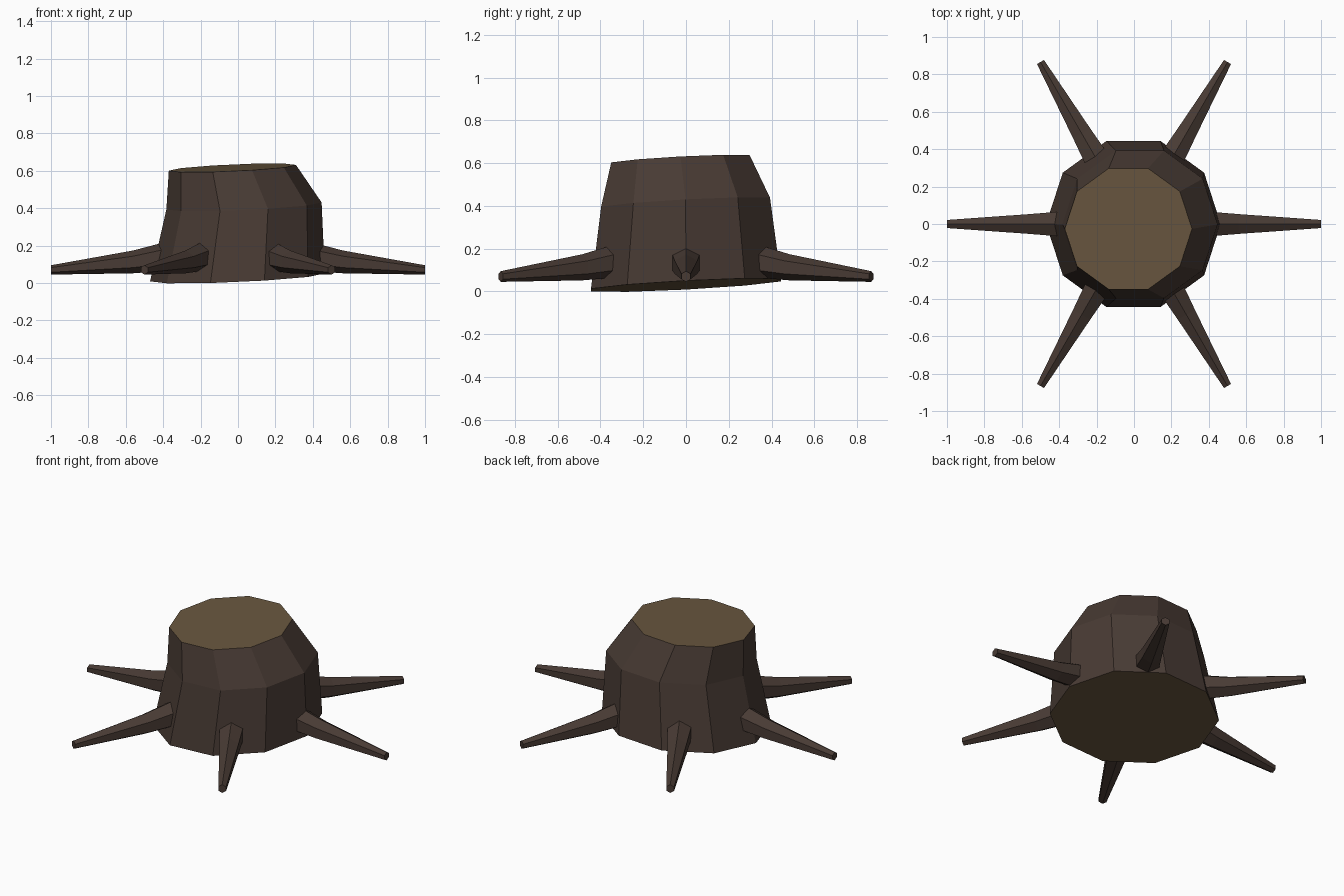
import bpy, bmesh, math
from mathutils import Vector

if "Cube" in bpy.data.objects:
    bpy.data.objects.remove(bpy.data.objects["Cube"])


def material(name, rgb):
    m = bpy.data.materials.new(name)
    m.diffuse_color = (*rgb, 1)
    m.use_nodes = True
    m.node_tree.nodes["Principled BSDF"].inputs["Base Color"].default_value = m.diffuse_color
    return m


bark = material("dark bark", (0.065, 0.043, 0.034))
wood = material("cut wood", (0.141, 0.095, 0.050))


def loft(name, rings, mats):
    """Skin a list of equal-sized point rings and close both ends."""
    bm = bmesh.new()
    loops = [[bm.verts.new(p) for p in ring] for ring in rings]
    n = len(loops[0])
    for a, b in zip(loops, loops[1:]):
        for i in range(n):
            j = (i + 1) % n
            bm.faces.new((a[i], a[j], b[j], b[i]))
    for end in (loops[0], loops[-1]):
        bm.faces.new(end).material_index = len(mats) - 1
    bmesh.ops.recalc_face_normals(bm, faces=bm.faces)
    me = bpy.data.meshes.new(name)
    bm.to_mesh(me)
    bm.free()
    for m in mats:
        me.materials.append(m)
    ob = bpy.data.objects.new(name, me)
    bpy.context.collection.objects.link(ob)
    return ob


# Trunk: ten-sided rings (centre x, y, z, radius), all tilted alike
TILT_X, TILT_Y = 0.045, 0.053


def trunk_ring(cx, cy, cz, r):
    pts = []
    for i in range(10):
        a = i * math.tau / 10
        x, y = r * math.cos(a), r * math.sin(a)
        pts.append(Vector((cx + x, cy + y, cz + TILT_X * x + TILT_Y * y)))
    return pts


loft("trunk", [trunk_ring(-0.003, 0, 0.03, 0.467),
               trunk_ring(0.032, -0.002, 0.412, 0.415),
               trunk_ring(-0.03, -0.026, 0.616, 0.34)], [bark, wood])

# Roots: tapering six-sided spikes (distance, height, radius)
PATH = [(0.35, 0.148, 0.081), (0.56, 0.113, 0.061), (1.0, 0.07, 0.025)]
for k in range(6):
    t = k * math.pi / 3
    out = Vector((math.cos(t), math.sin(t), 0))
    side = Vector((-math.sin(t), math.cos(t), 0))
    rings = [[out * d + side * r * math.sin(i * math.pi / 3)
              + Vector((0, 0, z + r * math.cos(i * math.pi / 3)))
              for i in range(6)] for d, z, r in PATH]
    loft(f"root_{k + 1}", rings, [bark])
